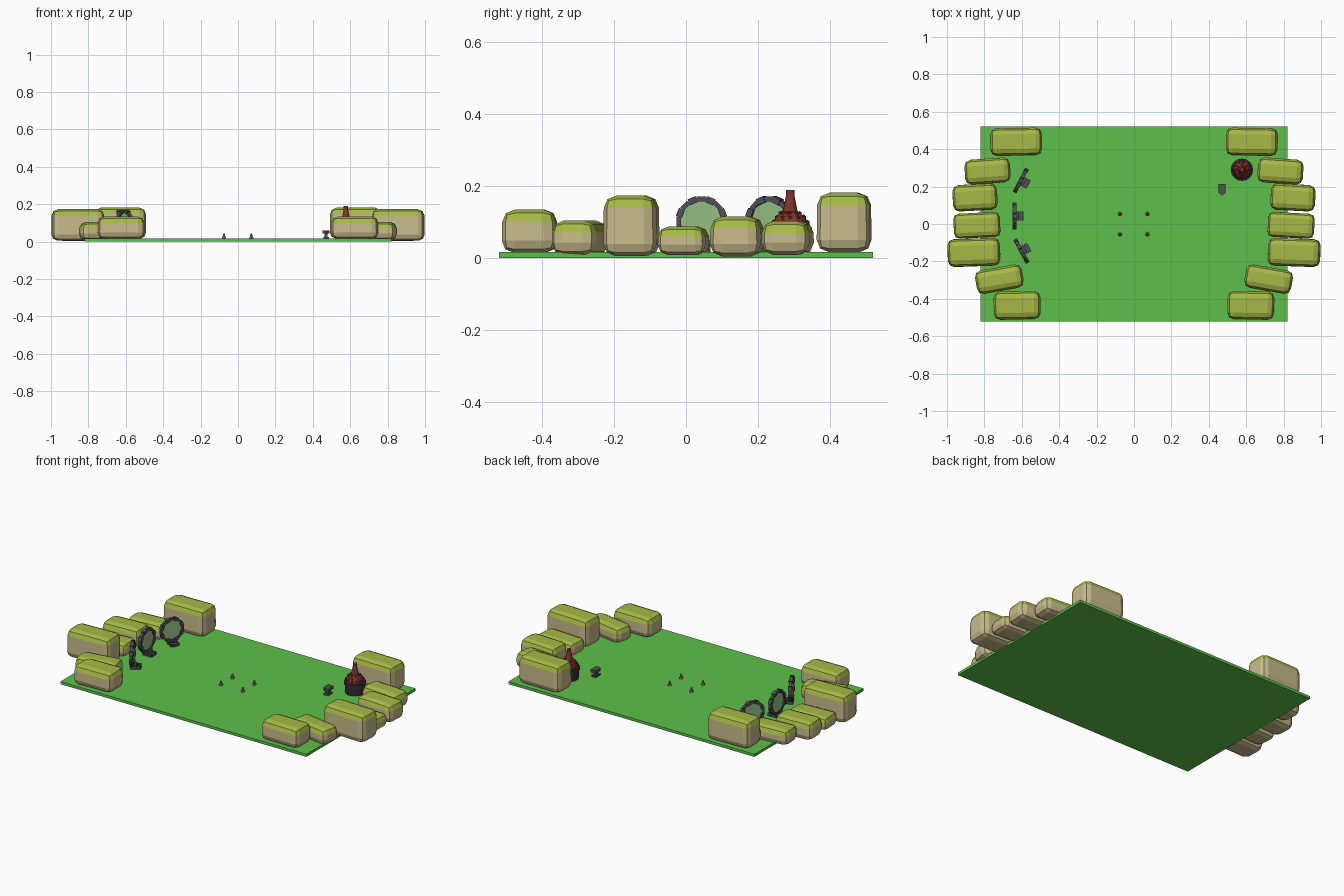
import bpy, bmesh, math, random
from mathutils import Matrix, Vector

if "Cube" in bpy.data.objects:
    bpy.data.objects.remove(bpy.data.objects["Cube"])

random.seed(4)


def material(name, rgb):
    m = bpy.data.materials.new(name)
    m.diffuse_color = (*rgb, 1)
    m.use_nodes = True
    m.node_tree.nodes["Principled BSDF"].inputs["Base Color"].default_value = m.diffuse_color
    return m


GRASS = material("grass", (0.11, 0.53, 0.07))
MOSS = material("moss", (0.38, 0.48, 0.06))
SAND = material("sandstone", (0.58, 0.50, 0.26))
STONE = material("dark_stone", (0.08, 0.08, 0.09))
GLOW = material("pale_green", (0.30, 0.52, 0.22))
RED = material("red", (0.22, 0.035, 0.025))
COAL = material("coal", (0.035, 0.03, 0.035))
PEG = material("peg_pink", (0.36, 0.19, 0.17))


def finish(name, bm, *mats, M=Matrix()):
    bm.transform(M)
    bmesh.ops.recalc_face_normals(bm, faces=bm.faces)
    me = bpy.data.meshes.new(name)
    bm.to_mesh(me)
    bm.free()
    for m in mats:
        me.materials.append(m)
    ob = bpy.data.objects.new(name, me)
    bpy.context.collection.objects.link(ob)
    return ob


def add_box(bm, loc, size, rot=Matrix()):
    bmesh.ops.create_cube(bm, size=1, matrix=Matrix.Translation(loc) @ rot @ Matrix.Diagonal((*size, 1)))


def lathe(name, profile, sides, mat, M=Matrix()):
    """Spin (radius, z) points into a closed solid."""
    bm = bmesh.new()
    rings = [[bm.verts.new((r * math.cos(2 * math.pi * i / sides), r * math.sin(2 * math.pi * i / sides), z))
              for i in range(sides)] for r, z in profile]
    for a, b in zip(rings, rings[1:]):
        for i in range(sides):
            j = (i + 1) % sides
            bm.faces.new((a[i], a[j], b[j], b[i]))
    bm.faces.new(rings[0])
    bm.faces.new(rings[-1])
    return finish(name, bm, mat, M=M)


# ground slab
bm = bmesh.new()
add_box(bm, (0, 0, 0.008), (1.64, 1.04, 0.016))
finish("ground_slab", bm, GRASS)


# mossy boulders, mirrored on both sides
def boulder(name, side, x, y, lx, ly, z0, z1, deg):
    bm = bmesh.new()
    h = z1 - z0
    add_box(bm, (0, 0, 0), (lx, ly, h))
    for v in bm.verts:
        if v.co.z > 0:
            v.co.x *= 0.985
            v.co.y *= 0.97
    bmesh.ops.bevel(bm, geom=bm.edges[:], offset=min(0.034, h * 0.36), segments=2, profile=0.5, affect='EDGES')
    bm.normal_update()
    for f in bm.faces:
        f.material_index = 1 if f.normal.z > 0.3 else 0
    M = Matrix.Translation((side * x, y, (z0 + z1) / 2)) @ Matrix.Rotation(math.radians(side * deg), 4, 'Z')
    finish(name, bm, SAND, MOSS, M=M)


rocks = [
    (0.630, 0.440, 0.278, 0.150, 0.016, 0.181, -1),
    (0.783, 0.283, 0.245, 0.135, 0.008, 0.103, -4),
    (0.850, 0.142, 0.240, 0.143, 0.004, 0.115, -3),
    (0.840, -0.007, 0.250, 0.135, 0.008, 0.087, -3),
    (0.856, -0.152, 0.282, 0.150, 0.005, 0.173, -2),
    (0.720, -0.295, 0.255, 0.128, 0.008, 0.104, -10),
    (0.625, -0.435, 0.252, 0.153, 0.014, 0.134, -1),
]
for side, word in ((-1, "left"), (1, "right")):
    for i, r in enumerate(rocks):
        boulder(f"{word}_boulder_{i + 1}", side, *r)

# standing stone hoops, local +x is the front
for i, (x, y, deg) in enumerate(((-0.605, 0.233, -28), (-0.638, 0.043, 0), (-0.602, -0.145, 28))):
    M = Matrix.Translation((x, y, 0)) @ Matrix.Rotation(math.radians(deg), 4, 'Z')
    C = M @ Matrix.Translation((0, 0, 0.100)) @ Matrix.Rotation(math.pi / 2, 4, 'Y')
    lathe(f"hoop_panel_{i + 1}", [(0.060, -0.003), (0.060, 0.003)], 24, GLOW, C)
    bm = bmesh.new()
    n = 16
    for k in range(n):
        a = 2 * math.pi * k / n
        big = k % 2
        R = Matrix.Rotation(a, 4, 'X')
        loc = Vector((0, 0, 0.100)) + R @ Vector((0, 0, 0.0635))
        add_box(bm, loc, (0.022 if big else 0.017, 0.024 if big else 0.027, 0.018 if big else 0.013), R)
    finish(f"hoop_ring_{i + 1}", bm, STONE, M=M)
    bm = bmesh.new()
    add_box(bm, (0.006, 0, 0.027), (0.034, 0.050, 0.024))
    add_box(bm, (0.034, 0, 0.022), (0.028, 0.030, 0.014))
    for s in (-1, 1):
        add_box(bm, (0.036, s * 0.018, 0.024), (0.020, 0.014, 0.020))
    finish(f"hoop_foot_{i + 1}", bm, STONE, M=M)

# furnace: dark barrel, red dome with lumps, tapered chimney
F = Matrix.Translation((0.577, 0.29, 0))
lathe("furnace_barrel", [(0.053, 0.014), (0.056, 0.05), (0.056, 0.066), (0.060, 0.068), (0.060, 0.084), (0.050, 0.086)],
      16, COAL, F)
lathe("furnace_dome", [(0.052, 0.082), (0.050, 0.094), (0.042, 0.110), (0.030, 0.122), (0.018, 0.130)], 16, RED, F)
lathe("furnace_chimney", [(0.023, 0.120), (0.018, 0.142), (0.012, 0.172), (0.012, 0.189)], 12, RED, F)
bm = bmesh.new()
for r, z, n in ((0.047, 0.098, 14), (0.038, 0.112, 10), (0.026, 0.123, 8)):
    for k in range(n):
        a = 2 * math.pi * (k + random.uniform(-0.2, 0.2)) / n
        bmesh.ops.create_icosphere(bm, subdivisions=1, radius=random.uniform(0.006, 0.009),
                                   matrix=Matrix.Translation((r * math.cos(a), r * math.sin(a), z)))
finish("furnace_embers", bm, RED, M=F)

# anvil: foot, waist and a top with a pointed horn towards -y
bm = bmesh.new()
add_box(bm, (0, 0.003, 0.020), (0.030, 0.044, 0.010))
add_box(bm, (0, 0.003, 0.034), (0.016, 0.024, 0.020))
outline = [(-0.018, 0.030), (0.018, 0.030), (0.018, -0.016), (0, -0.031), (-0.018, -0.016)]
low, high = ([bm.verts.new((x, y, z)) for x, y in outline] for z in (0.043, 0.060))
bm.faces.new(low)
bm.faces.new(high)
for k in range(5):
    j = (k + 1) % 5
    bm.faces.new((low[k], low[j], high[j], high[k]))
finish("anvil", bm, STONE, M=Matrix.Translation((0.471, 0.183, 0)))

# four tapered pegs in the middle
for i, (x, y) in enumerate(((-0.075, 0.054), (0.071, 0.054), (-0.075, -0.055), (0.071, -0.055))):
    lathe(f"peg_{i + 1}", [(0.011, 0.014), (0.011, 0.020), (0.008, 0.024), (0.005, 0.040), (0.002, 0.044)],
          8, PEG, Matrix.Translation((x, y, 0)))
